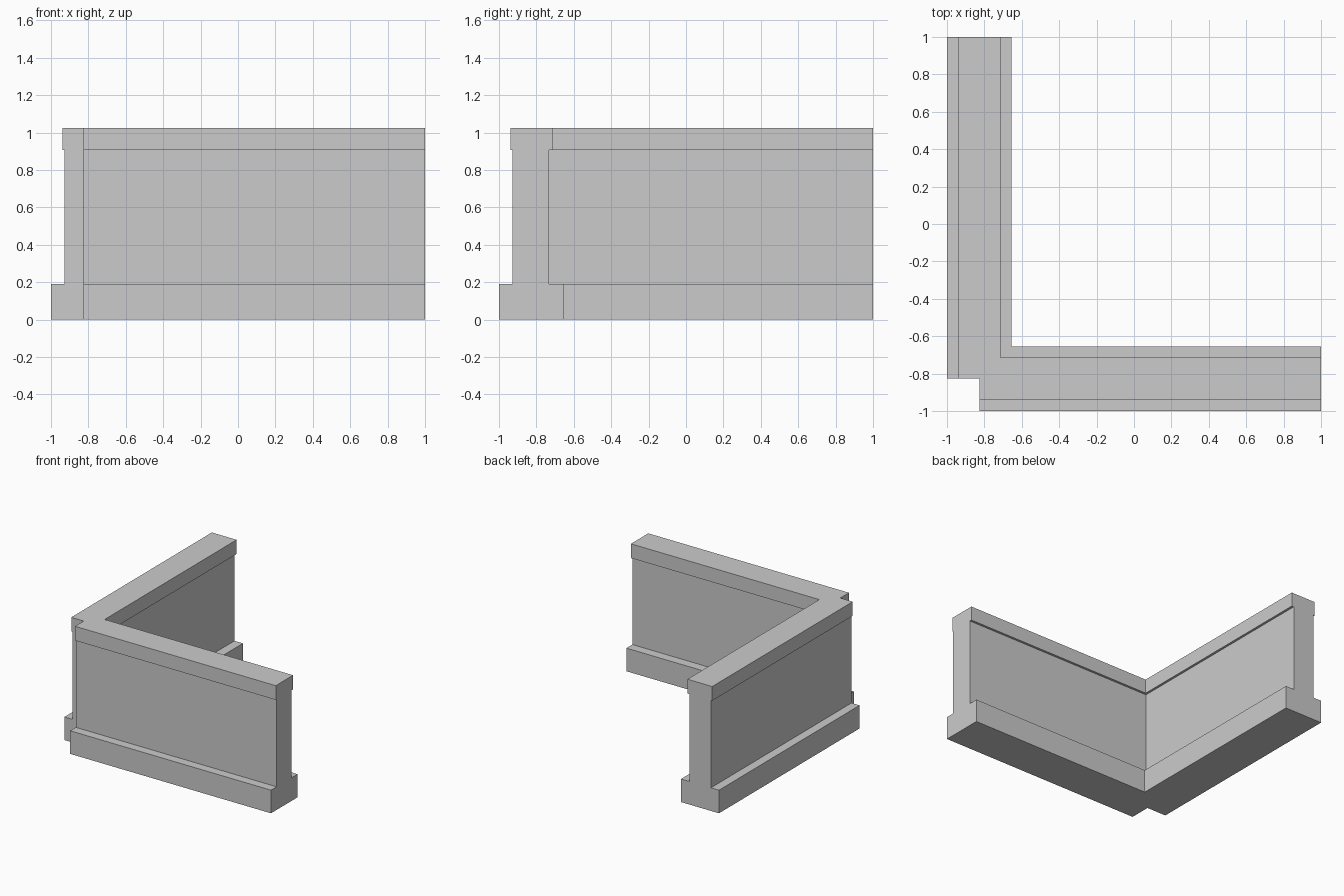
import bpy
import bmesh

cube = bpy.data.objects.get("Cube")
if cube:
    bpy.data.objects.remove(cube, do_unlink=True)

# One plain stone colour
stone = bpy.data.materials.new("plain_grey_stone")
stone.use_nodes = True
grey = (0.6, 0.6, 0.6, 1)
stone.diffuse_color = grey
stone.node_tree.nodes["Principled BSDF"].inputs["Base Color"].default_value = grey

NOTCH = -0.825  # inner point of the square notch at the outside corner
END = 1.0       # where both wall arms stop


def corner_course(name, outer, inner, bottom, top):
    """L-shaped course with a notched outside corner, extruded upward."""
    half = [(NOTCH, outer), (END, outer), (END, inner)]
    outline = [(NOTCH, NOTCH), *half, (inner, inner)]
    outline += [(y, x) for x, y in reversed(half)]
    bm = bmesh.new()
    face = bm.faces.new([bm.verts.new((x, y, bottom)) for x, y in outline])
    result = bmesh.ops.extrude_face_region(bm, geom=[face], use_keep_orig=True)
    raised = [v for v in result["geom"] if isinstance(v, bmesh.types.BMVert)]
    bmesh.ops.translate(bm, verts=raised, vec=(0, 0, top - bottom))
    bmesh.ops.recalc_face_normals(bm, faces=bm.faces)
    mesh = bpy.data.meshes.new(name)
    bm.to_mesh(mesh)
    bm.free()
    mesh.materials.append(stone)
    obj = bpy.data.objects.new(name, mesh)
    bpy.context.collection.objects.link(obj)
    return obj


# Wide footing, slim wall, slightly overhanging coping
corner_course("base_plinth", -1.0, -0.655, 0.0, 0.19)
corner_course("wall_body", -0.927, -0.732, 0.19, 0.908)
corner_course("top_coping", -0.938, -0.713, 0.908, 1.025)
